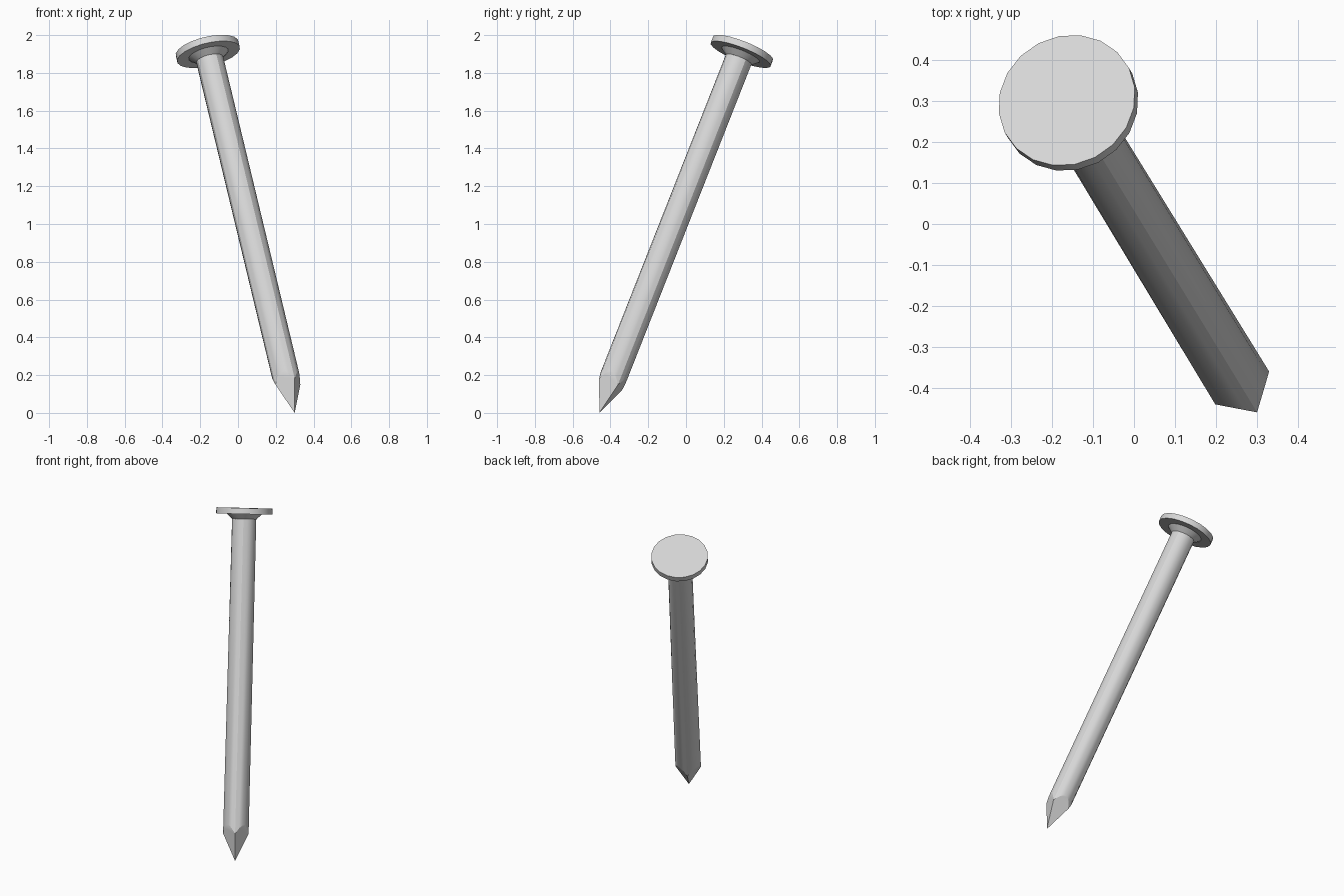
import bpy, bmesh, math
from mathutils import Matrix, Vector

cube = bpy.data.objects.get("Cube")
if cube:
    bpy.data.objects.remove(cube, do_unlink=True)

SIDES = 20
SHAFT_R, CORNER_R, POINT_H = 0.073, 0.077, 0.165
TIP = Vector((0.30, -0.459, 0))
HEAD_CENTRE = Vector((-0.164, 0.302, 1.93))

# Local frame of the leaning nail: z runs from the point to the head
axis = HEAD_CENTRE - TIP
length = axis.length
axis.normalize()
side = Vector((-axis.y, axis.x, 0)).normalized() * -1
across = axis.cross(side)
frame = Matrix((side, across, axis)).transposed().to_4x4()
frame.translation = TIP

steel = bpy.data.materials.new("light_grey_steel")
steel.use_nodes = True
colour = (0.68, 0.68, 0.68, 1)
steel.diffuse_color = colour
bsdf = next(n for n in steel.node_tree.nodes if n.type == 'BSDF_PRINCIPLED')
bsdf.inputs["Base Color"].default_value = colour


def ring(bm, radius, height, turn=0):
    angles = [math.tau * i / SIDES + turn for i in range(SIDES)]
    return [bm.verts.new((radius * math.cos(a), radius * math.sin(a), height)) for a in angles]


def bridge(bm, low, high):
    for i in range(SIDES):
        j = (i + 1) % SIDES
        bm.faces.new((low[i], low[j], high[j], high[i]))


def finish(bm, name):
    bmesh.ops.recalc_face_normals(bm, faces=bm.faces)
    bm.transform(frame)
    mesh = bpy.data.meshes.new(name)
    bm.to_mesh(mesh)
    bm.free()
    mesh.materials.append(steel)
    obj = bpy.data.objects.new(name, mesh)
    bpy.context.collection.objects.link(obj)
    bpy.ops.object.select_all(action='DESELECT')
    obj.select_set(True)
    bpy.context.view_layer.objects.active = obj
    bpy.ops.object.shade_smooth_by_angle(angle=math.radians(25))


# Round shaft whose lower end is cut by a four-sided point
bm = bmesh.new()
low = ring(bm, SHAFT_R, 0)
high = ring(bm, SHAFT_R, length - 0.06)
quarter = SIDES // 4
for i, v in enumerate(low):
    if i % quarter == 0:
        v.co *= CORNER_R / SHAFT_R
    v.co.z = (abs(v.co.x) + abs(v.co.y)) * POINT_H / CORNER_R
bridge(bm, low, high)
bm.faces.new(high)
point = bm.verts.new((0, 0, 0))
for q in range(4):
    arc = [low[(q * quarter + k) % SIDES] for k in range(quarter + 1)]
    bm.faces.new([point] + arc[::-1])
finish(bm, "shaft_and_point")

# Flat round head with a flared collar beneath it
bm = bmesh.new()
turn = math.radians(13.5)
profile = [(SHAFT_R, 0.066), (0.108, 0.036), (0.171, 0.036), (0.171, 0)]
rings = [ring(bm, r, length - drop, turn) for r, drop in profile]
for a, b in zip(rings, rings[1:]):
    bridge(bm, a, b)
bm.faces.new(rings[0])
bm.faces.new(rings[-1])
finish(bm, "head")
